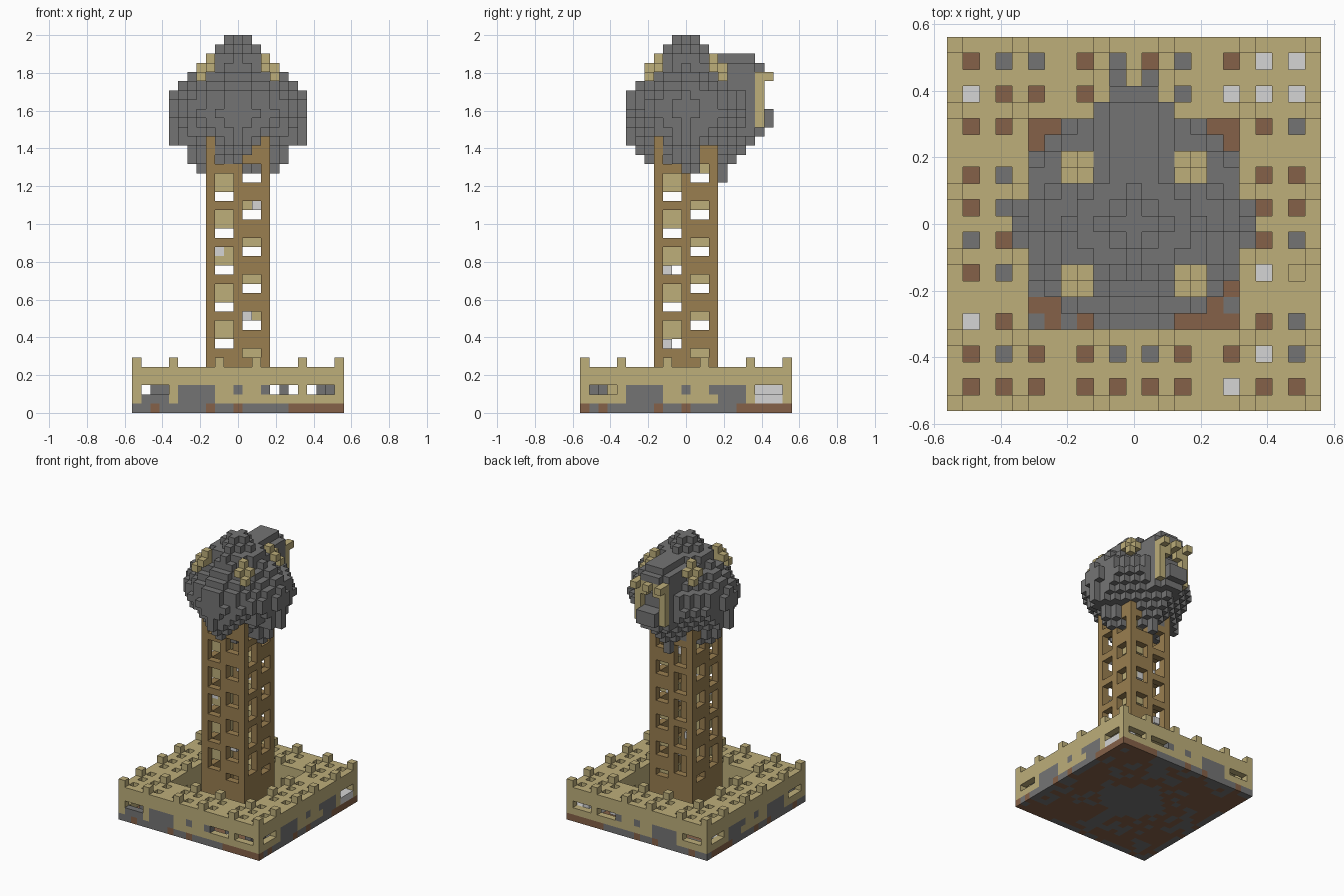
import bpy, bmesh, random
from mathutils import Vector

if "Cube" in bpy.data.objects:
    bpy.data.objects.remove(bpy.data.objects["Cube"], do_unlink=True)

V = 2 / 41  # edge of one block
random.seed(4)


def material(name, rgb):
    m = bpy.data.materials.new(name)
    m.use_nodes = True
    m.diffuse_color = (*rgb, 1)
    node = m.node_tree.nodes["Principled BSDF"]
    node.inputs["Base Color"].default_value = (*rgb, 1)
    node.inputs["Roughness"].default_value = 0.9
    return m


MATS = {
    "sand": material("sandstone", (0.51, 0.425, 0.195)),
    "wood": material("timber", (0.32, 0.21, 0.08)),
    "rock": material("grey stone", (0.175, 0.175, 0.175)),
    "dirt": material("brown earth", (0.235, 0.12, 0.065)),
    "light": material("pale stone", (0.66, 0.66, 0.66)),
}
KEYS = list(MATS)
AXES = [Vector(a) for a in ((1, 0, 0), (0, 1, 0), (0, 0, 1))]


def build(name, cells):
    """Turn a dict of block position -> colour into a mesh of its outer faces."""
    bm = bmesh.new()
    for cell, colour in cells.items():
        centre = Vector(cell) + Vector((0, 0, 0.5))
        for a in range(3):
            for s in (-1, 1):
                n = AXES[a] * s
                if tuple(int(c + d) for c, d in zip(cell, n)) in cells:
                    continue
                u, w = AXES[(a + 1) % 3] / 2, AXES[(a + 2) % 3] / 2 * s
                mid = centre + n / 2
                corners = (mid - u - w, mid + u - w, mid + u + w, mid - u + w)
                f = bm.faces.new([bm.verts.new(p * V) for p in corners])
                f.material_index = KEYS.index(colour)
    bmesh.ops.remove_doubles(bm, verts=bm.verts, dist=V / 100)
    mesh = bpy.data.meshes.new(name)
    bm.to_mesh(mesh)
    bm.free()
    for m in MATS.values():
        mesh.materials.append(m)
    bpy.context.collection.objects.link(bpy.data.objects.new(name, mesh))


def span(r):
    return range(-r, r + 1)


# Patchy ground slab: earth inside, mostly stone along the rim
ground = {(i, j, 0): "dirt" for i in span(11) for j in span(11)}
for _ in range(50):
    i, j = random.randint(-10, 10), random.randint(-10, 10)
    for p in ((i, j, 0), (i + 1, j, 0), (i, j + random.choice((-1, 1)), 0)):
        ground[p] = "rock"
for i in span(11):
    for j in span(11):
        r, t = max(abs(i), abs(j)), min(i, j, key=abs)
        if r == 11:
            ground[i, j, 0] = "dirt" if t >= 6 or t in (-9, -3, 0) else "rock"
        elif r < 7:
            corner = abs(i) + abs(j) >= 6
            ground[i, j, 0] = "dirt" if corner and random.random() < 0.75 else "rock"
build("ground", ground)


# Outer walls with windows and stone patches
def wall_block(t, k, side):
    if k == 2 and (8 <= abs(t) <= 10 or (side in "fb" and 4 <= t <= 6)):
        return None
    if k in (1, 2):
        if -6 <= t <= -3 or (side in "lr" and 4 <= t <= 6):
            return "rock"
        if k == 2 and t in (0, 3):
            return "rock"
        if k == 1 and side == "f" and -10 <= t <= -8:
            return "rock"
        if k == 1 and side == "r" and 8 <= t <= 10:
            return "light"
    return "sand"


walls = {}
for k in range(1, 5):
    for t in span(11):
        for side, p in (("f", (t, -11, k)), ("b", (t, 11, k)),
                        ("r", (11, t, k)), ("l", (-11, t, k))):
            colour = "sand" if abs(t) == 11 else wall_block(t, k, side)
            if colour:
                walls[p] = colour
build("outer_walls", walls)

# Courtyard wall and roof lattice
HOLES = (1, 3, 6, 8, 10)
court, lattice = {}, {}
for i in span(10):
    for j in span(10):
        r = max(abs(i), abs(j))
        if r == 7:
            t = min(abs(i), abs(j))
            for k in range(1, 5):
                if k > 2 or not 3 <= t <= 6:
                    court[i, j, k] = "sand"
        elif r > 7 and not (abs(i) in HOLES and abs(j) in HOLES):
            lattice[i, j, 4] = "sand"
build("courtyard_wall", court)
build("roof_lattice", lattice)

# Battlements on both rings
battlements = {}
for r in (11, 7):
    for t in (-11, -7, -2, 2, 7, 11):
        if abs(t) <= r:
            for s in (-r, r):
                battlements[t, s, 5] = battlements[s, t, 5] = "sand"
build("battlements", battlements)

# Loose blocks under the lattice
loose = {(i, j, 1): "light" for i in (8, 9, 10) for j in (8, 9, 10)}
loose.update({(9, j, 2): "light" for j in (8, 9, 10)})
for p in ((-10, 8), (6, 8), (8, -3), (-6, -3), (8, -8), (6, -10), (-10, -6)):
    loose[(*p, 1)] = "light"
loose[10, -3, 1] = loose[10, -3, 2] = "sand"
for p in ((9, -10), (10, -9), (5, -9), (-9, -9), (-8, -9)):
    loose[(*p, 1)] = loose[(*p, 2)] = "rock"
loose[9, -8, 2] = "sand"
build("loose_stones", loose)

# Timber tower: corner and middle posts, staggered rungs
tower = {}
for k in range(1, 30):
    for t in span(3):
        for s in (-3, 3):
            gap = k > 5 and ((t in (-2, -1) and k % 4 != 2)
                             or (t in (1, 2) and k % 4 in (1, 2)))
            if not gap:
                tower[t, s, k] = tower[s, t, k] = "wood"
    tower[0, 0, k] = "wood"
build("tower_frame", tower)

# Winding steps inside the tower, with a few pale lamps
steps = {}
for k in range(6, 28):
    for a in (1, 2):
        for b in (1, 2):
            if k % 4 in (0, 1):
                steps[-a, -b, k] = "sand"
            if k % 4 == 2:
                steps[a, b, k] = "sand"
for p in ((2, -2, 22), (-2, -2, 17), (1, -2, 10), (2, -2, 15), (2, -2, 7),
          (1, 2, 18), (-2, 2, 12), (-2, 1, 20)):
    steps[p] = "light"
build("tower_steps", steps)

# Rounded stone head: round at the middle layer, star-like below and above
RADII = [4.2, 5.2, 5.9] + [7.15] * 6 + [6.4, 5.4, 4.3, 3.6, 2.3, 1.5]
head = {}
for layer, r in enumerate(RADII):
    k = 26 + layer
    if k < 32:
        power = max(1.0, 2 - 0.33 * (32 - k))
    else:
        power = max(1.4, 2 - 0.2 * (k - 32))
    for i in span(7):
        for j in span(7):
            x, y = abs(i), abs(j) * (1.13 if j < 0 else 0.97)
            if x ** power + y ** power <= r ** power:
                head[i, j, k] = "rock"
head[0, 4, 25] = "rock"
# Sandstone corner caps
for a in (-1, 1):
    for b in (-1, 1):
        for p in ((3, 3, 37), (3, 3, 38), (4, 3, 37), (3, 4, 37), (4, 4, 36)):
            head[a * p[0], b * p[1], p[2]] = "sand"
build("head", head)

# Dormer with framed opening and balcony at the back
dormer = {}
for j in range(4, 8):
    for i in span(2):
        for k in range(30, 39):
            opening = j > 5 and abs(i) < 2 and 33 <= k <= 35
            eave = k == 38 and abs(i) == 2
            if not opening and not eave:
                dormer[i, j, k] = "rock"
for i in (-2, 2):
    for k in range(31, 37):
        dormer[i, 8, k] = "sand"
    dormer[i // 2, 8, 35] = "sand"
for i in span(2):
    dormer[i, 8, 36] = "sand"
    if i % 2 == 0:
        dormer[i, 9, 36] = "sand"
for i in span(1):
    dormer[i, 8, 37] = "rock"
    for j in (8, 9):
        for k in (30, 31, 32):
            if not (j == 9 and k == 30):
                dormer[i, j, k] = "rock"
build("dormer", dormer)
